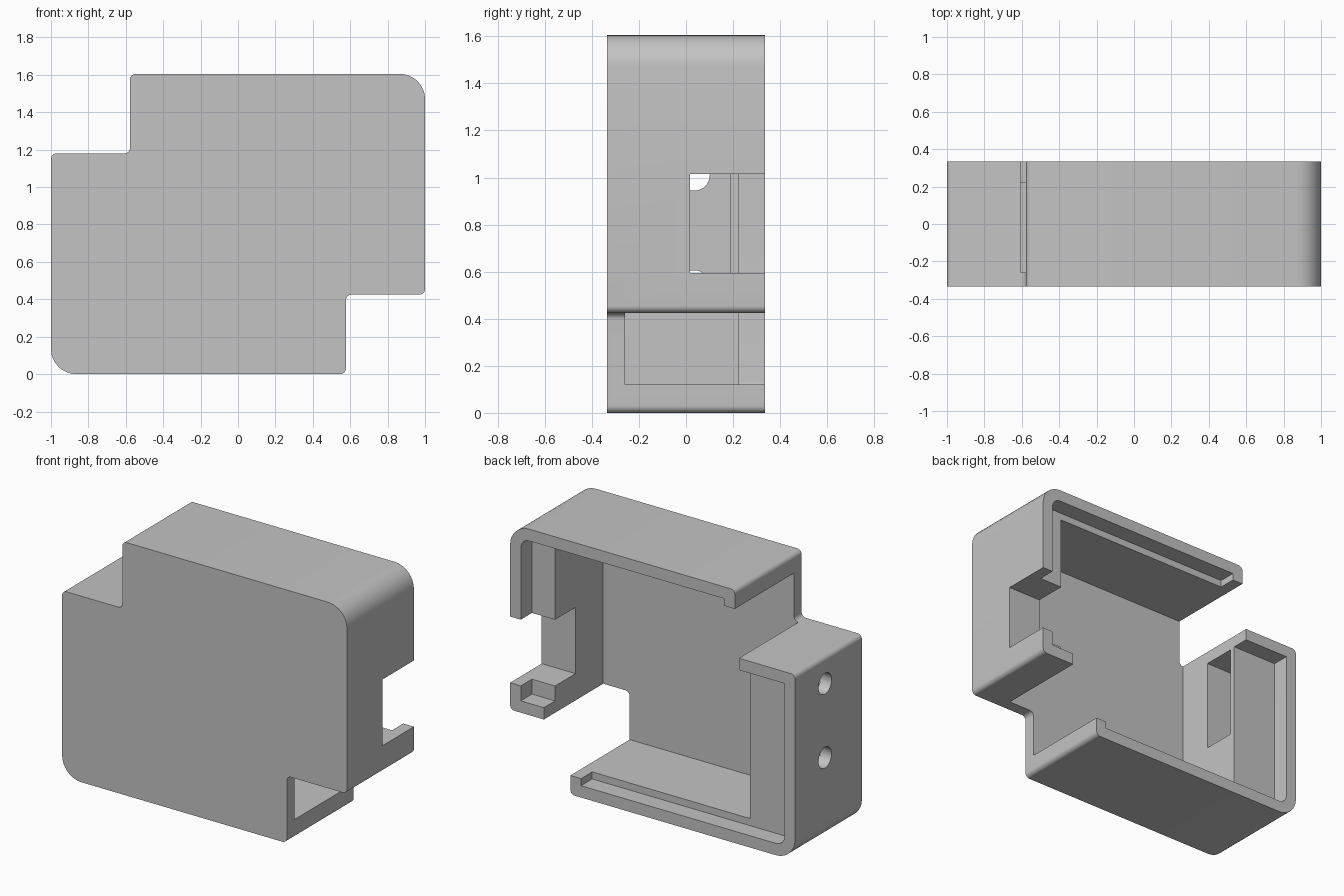
import bpy, bmesh, math
from mathutils import Vector

if "Cube" in bpy.data.objects:
    bpy.data.objects.remove(bpy.data.objects["Cube"])

WIDTH, HEIGHT, DEPTH = 2.0, 1.605, 0.67
BACK = DEPTH / 2
FLOOR = -0.26          # inner face of the front plate
LEDGE = 0.223          # seat for the missing back cover
RIM = 0.075            # rim thickness around the seat
BIG, SMALL = 0.135, 0.03

grey = bpy.data.materials.new("plain grey")
grey.use_nodes = True
colour = (0.55, 0.55, 0.55, 1)
grey.diffuse_color = colour
grey.node_tree.nodes["Principled BSDF"].inputs["Base Color"].default_value = colour


def outline(inset=0.0, steps=8):
    """Rounded, twice-notched outline in x and z, moved inward by inset."""
    half = [(-1, 0, BIG), (0.577, 0, SMALL), (0.577, 0.425, SMALL), (1, 0.425, SMALL)]
    corners = half + [(-x, HEIGHT - z, r) for x, z, r in half]
    n, points = len(corners), []
    for i, (x, z, r) in enumerate(corners):
        p = Vector((x, z))
        before = (Vector(corners[i - 1][:2]) - p).normalized()
        after = (Vector(corners[(i + 1) % n][:2]) - p).normalized()
        # inward normals are the edge directions turned left
        inward = Vector((before.y, -before.x)) + Vector((-after.y, after.x))
        convex = before.cross(after) < 0
        r = max(r - inset, 0) if convex else r + inset
        p = p + inward * inset
        if r == 0:
            points.append(p)
            continue
        centre = p + (before + after) * r
        for k in range(steps + 1):
            a = math.pi / 2 * k / steps
            points.append(centre - r * (after * math.cos(a) + before * math.sin(a)))
    return points


def add_object(name, bm):
    bmesh.ops.recalc_face_normals(bm, faces=bm.faces)
    mesh = bpy.data.meshes.new(name)
    bm.to_mesh(mesh)
    bm.free()
    mesh.materials.append(grey)
    obj = bpy.data.objects.new(name, mesh)
    bpy.context.collection.objects.link(obj)
    return obj


def prism(name, points, y0, y1):
    bm = bmesh.new()
    face = bm.faces.new([bm.verts.new((p.x, y0, p.y)) for p in points])
    new = bmesh.ops.extrude_face_region(bm, geom=[face])["geom"]
    verts = [v for v in new if isinstance(v, bmesh.types.BMVert)]
    bmesh.ops.translate(bm, verts=verts, vec=(0, y1 - y0, 0))
    return add_object(name, bm)


def block(name, x, y, z):
    points = [Vector(p) for p in ((x[0], z[0]), (x[1], z[0]), (x[1], z[1]), (x[0], z[1]))]
    return prism(name, points, *y)


def side_hole(name, y, z, radius):
    bm = bmesh.new()
    bmesh.ops.create_cone(bm, cap_ends=True, segments=32, radius1=radius,
                          radius2=radius, depth=0.2)
    for v in bm.verts:
        v.co = Vector((v.co.z - 1, y + v.co.x, z + v.co.y))
    return add_object(name, bm)


# Solid housing
housing = prism("housing", outline(), -BACK, BACK)
out = BACK + 0.1

cutters = [
    # main cavity, which also opens both notch walls
    block("cavity", (-0.606, 0.763), (FLOOR, out), (0.12, HEIGHT - 0.12)),
    # seat for the back cover
    prism("cover_seat", outline(RIM), LEDGE, out),
    # window in the left wall
    block("side_window", (0.7, 1.1), (0.018, out), (0.595, 1.015)),
    # pocket in the thick right wall
    block("wall_pocket", (-0.925, -0.5), (-0.03, 0.19), (0.51, 1.1)),
    # two round holes leading into the pocket
    side_hole("lower_hole", 0.035, 0.54, 0.066),
    side_hole("upper_hole", 0.035, 1.01, 0.066),
]

bpy.ops.object.select_all(action="DESELECT")
bpy.context.view_layer.objects.active = housing
housing.select_set(True)
for cutter in cutters:
    cut = housing.modifiers.new(cutter.name, "BOOLEAN")
    cut.operation = "DIFFERENCE"
    cut.solver = "EXACT"
    cut.object = cutter
    bpy.ops.object.modifier_apply(modifier=cut.name)
    bpy.data.objects.remove(cutter)

bpy.ops.object.shade_smooth_by_angle(angle=math.radians(30))
